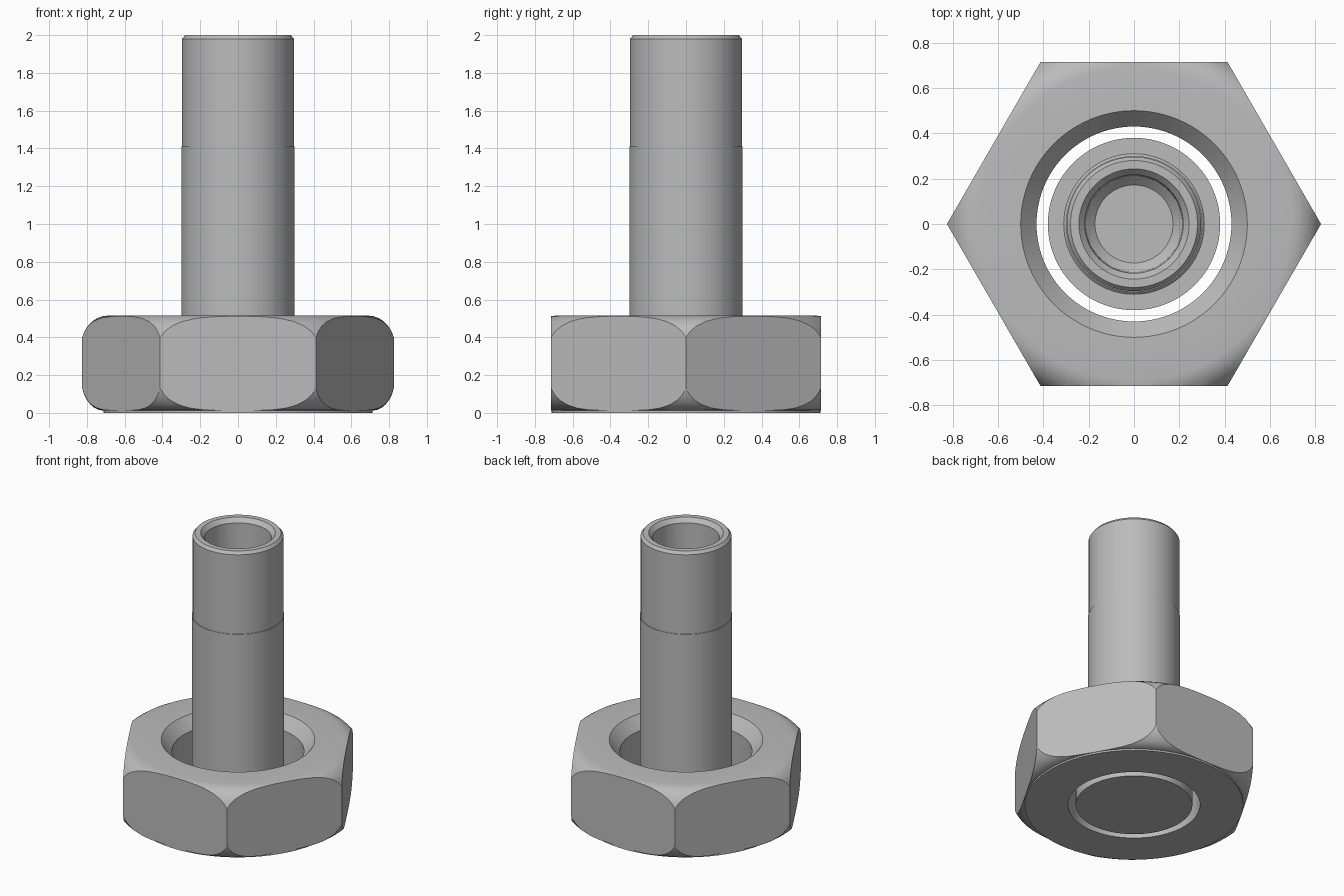
import bpy, bmesh, math

if "Cube" in bpy.data.objects:
    bpy.data.objects.remove(bpy.data.objects["Cube"], do_unlink=True)

steel = bpy.data.materials.new("plain grey steel")
steel.use_nodes = True
GREY = (0.5, 0.5, 0.5, 1)
steel.diffuse_color = GREY
steel.node_tree.nodes["Principled BSDF"].inputs["Base Color"].default_value = GREY


def finish(name, bm):
    bmesh.ops.recalc_face_normals(bm, faces=bm.faces)
    mesh = bpy.data.meshes.new(name)
    bm.to_mesh(mesh)
    bm.free()
    obj = bpy.data.objects.new(name, mesh)
    obj.data.materials.append(steel)
    bpy.context.collection.objects.link(obj)
    return obj


def lathe(name, profile, closed, steps=96):
    """Spin a (radius, height) profile around the z axis."""
    bm = bmesh.new()
    verts = [bm.verts.new((r, 0, z)) for r, z in profile]
    edges = [bm.edges.new(p) for p in zip(verts, verts[1:])]
    if closed:
        edges.append(bm.edges.new((verts[-1], verts[0])))
    bmesh.ops.spin(bm, geom=verts + edges, axis=(0, 0, 1), cent=(0, 0, 0),
                   angle=math.tau, steps=steps)
    bmesh.ops.remove_doubles(bm, verts=bm.verts, dist=1e-5)
    return finish(name, bm)


def smooth(obj, degrees):
    bpy.ops.object.select_all(action='DESELECT')
    obj.select_set(True)
    bpy.context.view_layer.objects.active = obj
    bpy.ops.object.shade_smooth_by_angle(angle=math.radians(degrees))


def crown(r0, r1, z_flat, z_corner, n=6):
    """Rounded corner cut, from the flat face out to the hexagon corner."""
    points = []
    for i in range(n + 1):
        a = math.radians(72) * i / n
        points.append((r0 + (r1 - r0) * math.sin(a) / math.sin(math.radians(72)),
                       z_flat + (z_corner - z_flat) * (1 - math.cos(a))
                       / (1 - math.cos(math.radians(72)))))
    return points


# Hexagon nut: turned body with countersunk bore and a thin round base face
CORNER, TOP, BASE = 0.825, 0.515, 0.012
outer = crown(0.69, CORNER, TOP, 0.40)
lower = crown(0.712, CORNER, BASE, 0.13)[::-1]
profile = ([(0.43, 0), (0.43, TOP - 0.08), (0.50, TOP)] + outer
           + [(0.85, 0.36), (0.85, 0.17)] + lower + [(0.712, 0)])
nut = lathe("hex_nut", profile, True)

# Six flats, cut by a hexagonal prism
bm = bmesh.new()
bmesh.ops.create_cone(bm, cap_ends=True, segments=6, radius1=CORNER,
                      radius2=CORNER, depth=2)
flats = finish("hex_flats_cutter", bm)
if abs(max(v.co.x for v in flats.data.vertices) - CORNER) > 0.01:
    for v in flats.data.vertices:
        v.co.x, v.co.y = v.co.y, -v.co.x
cut = nut.modifiers.new("flats", 'BOOLEAN')
cut.operation, cut.solver, cut.object = 'INTERSECT', 'EXACT', flats
bpy.context.view_layer.objects.active = nut
bpy.ops.object.modifier_apply(modifier="flats")
bpy.data.objects.remove(flats, do_unlink=True)
smooth(nut, 22)

# Hollow-ended stem standing on a low flange inside the nut
stem = lathe("flanged_stem", [
    (0, 0), (0.38, 0), (0.38, 0.10), (0.31, 0.10), (0.30, 0.11),
    (0.30, 1.41), (0.296, 1.41), (0.296, 1.98), (0.28, 2.0),
    (0.243, 2.0), (0.217, 1.97), (0.212, 1.45), (0.172, 1.41), (0, 1.41)], False)
smooth(stem, 25)
